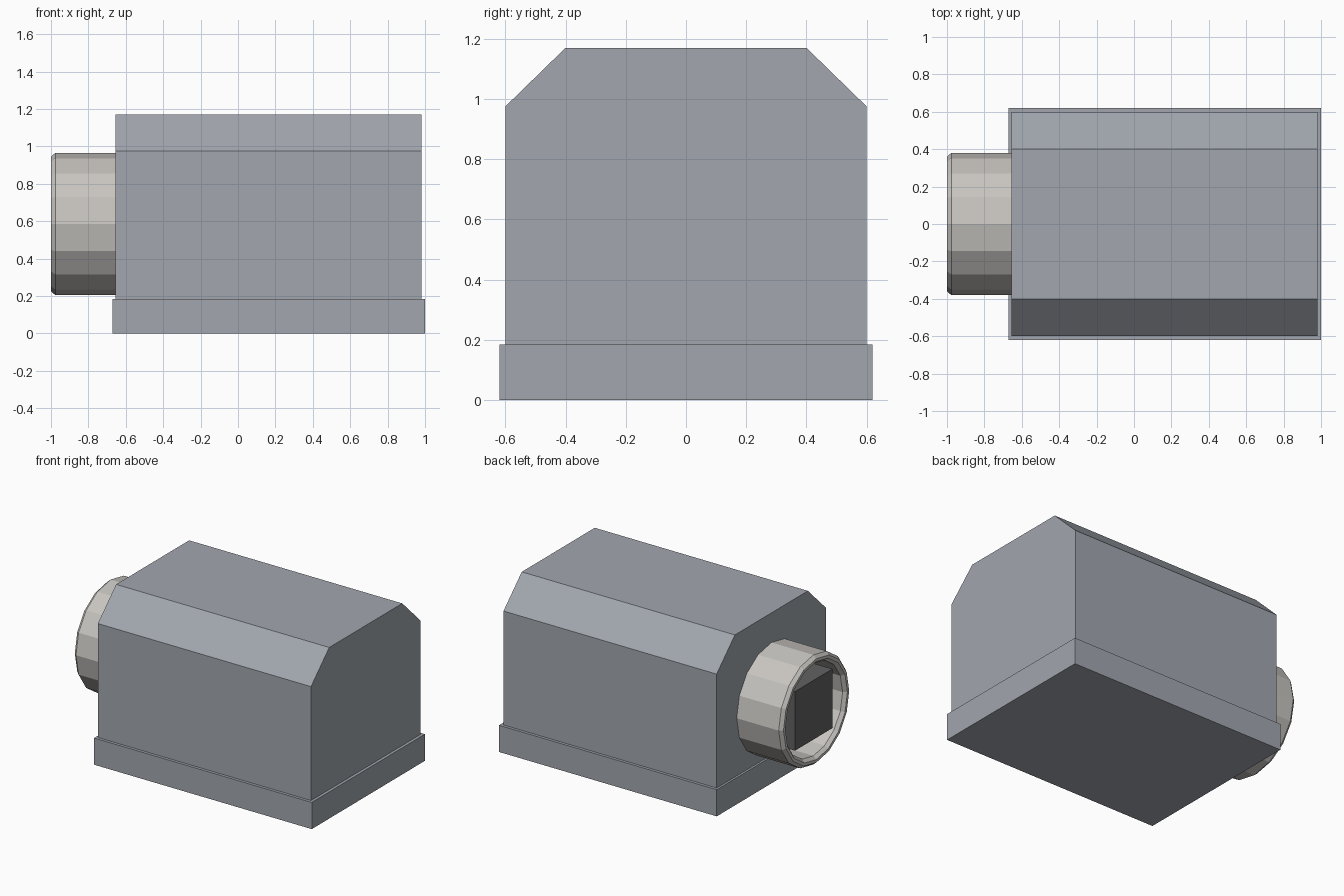
import bpy, bmesh
from math import cos, sin, tau

if "Cube" in bpy.data.objects:
    bpy.data.objects.remove(bpy.data.objects["Cube"])


def paint(obj, rgb):
    mat = bpy.data.materials.new(obj.name + "_colour")
    mat.diffuse_color = (*rgb, 1)
    mat.use_nodes = True
    mat.node_tree.nodes["Principled BSDF"].inputs["Base Color"].default_value = mat.diffuse_color
    obj.data.materials.append(mat)


def finish(name, bm, rgb):
    bmesh.ops.recalc_face_normals(bm, faces=bm.faces)
    mesh = bpy.data.meshes.new(name)
    bm.to_mesh(mesh)
    bm.free()
    obj = bpy.data.objects.new(name, mesh)
    bpy.context.collection.objects.link(obj)
    paint(obj, rgb)
    return obj


def extrude_x(name, profile, x0, x1, rgb):
    """Extrude a (y, z) outline along x."""
    bm = bmesh.new()
    face = bm.faces.new([bm.verts.new((x0, y, z)) for y, z in profile])
    ext = bmesh.ops.extrude_face_region(bm, geom=[face], use_keep_orig=True)
    new = [v for v in ext["geom"] if isinstance(v, bmesh.types.BMVert)]
    bmesh.ops.translate(bm, verts=new, vec=(x1 - x0, 0, 0))
    return finish(name, bm, rgb)


def lathe_x(name, profile, z, sides, rgb):
    """Turn a closed (x, radius) section around a horizontal axis."""
    bm = bmesh.new()
    rings = [[bm.verts.new((x, r * cos(tau * i / sides), z + r * sin(tau * i / sides)))
              for i in range(sides)] for x, r in profile]
    for k, a in enumerate(rings):
        b = rings[(k + 1) % len(rings)]
        for i in range(sides):
            j = (i + 1) % sides
            bm.faces.new((a[i], a[j], b[j], b[i]))
    return finish(name, bm, rgb)


def rect(half, z0, z1):
    return [(-half, z0), (half, z0), (half, z1), (-half, z1)]


STEEL = (0.36, 0.385, 0.425)
AXIS_Z = 0.585

# Base plinth
extrude_x("base", rect(0.62, 0, 0.185), -0.67, 1.0, STEEL)

# Housing with chamfered top corners
extrude_x("housing", [(-0.6, 0.185), (0.6, 0.185), (0.6, 0.975), (0.4, 1.17),
                      (-0.4, 1.17), (-0.6, 0.975)], -0.655, 0.98, STEEL)

# Hollow 16-sided collar with a bevelled rim
lathe_x("collar", [(-0.65, 0.38), (-0.977, 0.38), (-1.0, 0.36), (-1.0, 0.34),
                   (-0.977, 0.32), (-0.65, 0.32)], AXIS_Z, 16, (0.58, 0.56, 0.53))

# Square block inside the collar
extrude_x("socket_block", rect(0.205, AXIS_Z - 0.205, AXIS_Z + 0.205),
          -0.98, -0.65, (0.12, 0.12, 0.12))
